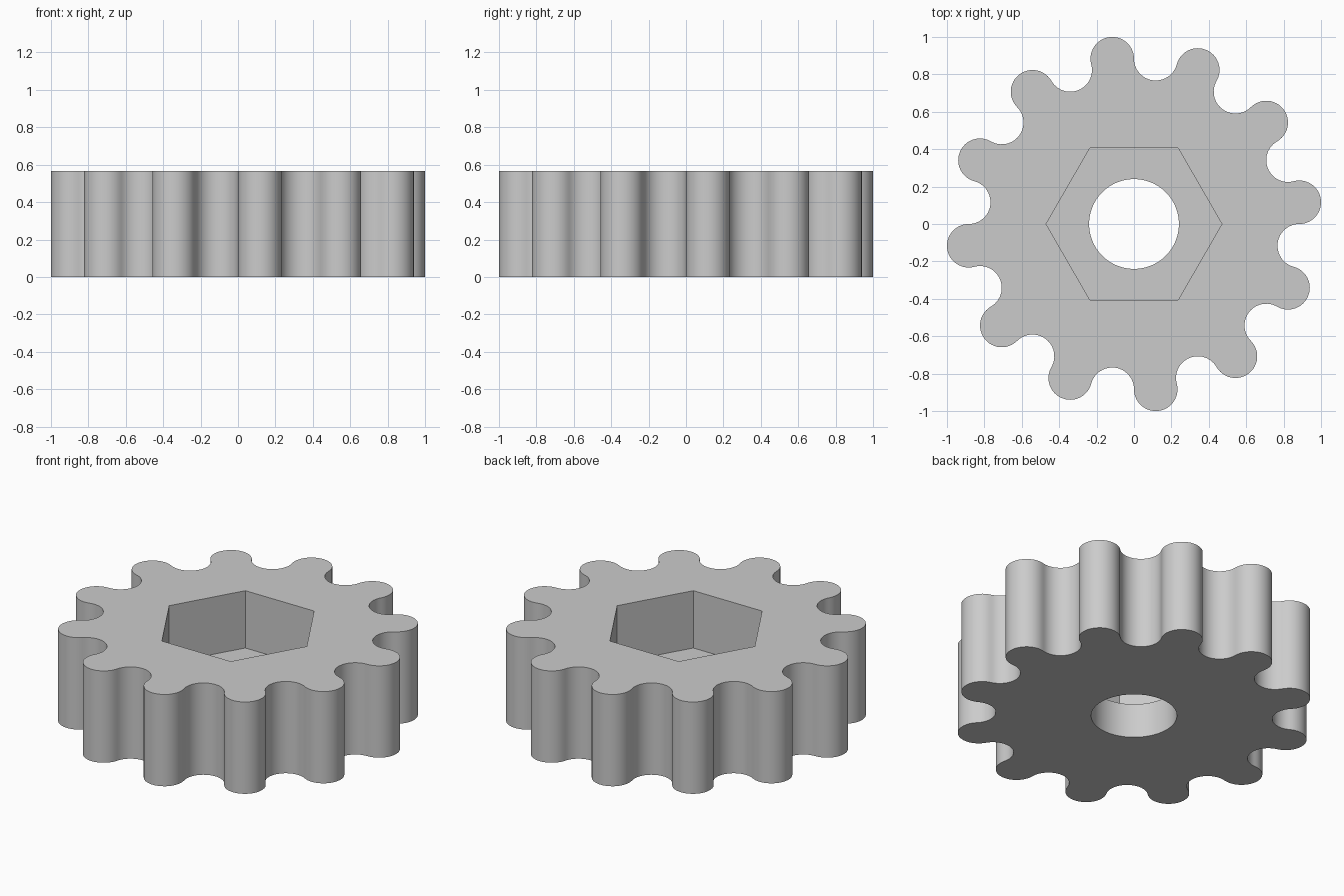
import bpy, bmesh
from math import sin, cos, pi, radians

cube = bpy.data.objects.get("Cube")
if cube:
    bpy.data.objects.remove(cube, do_unlink=True)

TEETH = 12
HEIGHT = 0.567
FLOOR = 0.213            # bottom of the hexagonal pocket
HOLE_RADIUS = 0.24
HEX_RADIUS = 0.47
HALF = pi / TEETH / 2    # half the angle between a tooth and a valley
PITCH = 1 / (cos(HALF) + sin(HALF))
ARC = PITCH * sin(HALF)  # radius of tooth and valley arcs, which touch
STEPS = 24


def polygon(radius, count):
    return [(radius * cos(2 * pi * i / count), radius * sin(2 * pi * i / count))
            for i in range(count)]


def gear_outline():
    """Alternate rounded teeth and rounded valleys around the pitch circle."""
    points = []
    for k in range(2 * TEETH):
        centre = HALF + 2 * HALF * k
        is_tooth = k % 2 == 0
        start = centre - pi / 2 - HALF
        sweep = pi + 2 * HALF if is_tooth else -(pi - 2 * HALF)
        for i in range(STEPS):
            a = start + sweep * i / STEPS
            points.append((PITCH * cos(centre) + ARC * cos(a),
                           PITCH * sin(centre) + ARC * sin(a)))
    return points


bm = bmesh.new()


def ring(points, z):
    return [bm.verts.new((x, y, z)) for x, y in points]


def pairs(loop):
    return zip(loop, loop[1:] + loop[:1])


def wall(low, high):
    for (a, b), (c, d) in zip(pairs(low), pairs(high)):
        bm.faces.new((a, b, d, c))


def plate(outer, inner):
    edges = [bm.edges.get(p) for loop in (outer, inner) for p in pairs(loop)]
    bmesh.ops.triangle_fill(bm, edges=edges, use_beauty=True)


# Toothed rim, hexagonal pocket and round bore
outline, hexagon, circle = gear_outline(), polygon(HEX_RADIUS, 6), polygon(HOLE_RADIUS, 96)
rim_low, rim_high = ring(outline, 0), ring(outline, HEIGHT)
hex_low, hex_high = ring(hexagon, FLOOR), ring(hexagon, HEIGHT)
bore_low, bore_high = ring(circle, 0), ring(circle, FLOOR)
wall(rim_low, rim_high)
wall(hex_low, hex_high)
wall(bore_low, bore_high)

# Top face, pocket floor and underside
plate(rim_high, hex_high)
plate(hex_low, bore_high)
plate(rim_low, bore_low)
bmesh.ops.recalc_face_normals(bm, faces=bm.faces)

mesh = bpy.data.meshes.new("gear_wheel")
bm.to_mesh(mesh)
bm.free()
gear = bpy.data.objects.new("gear_wheel", mesh)
bpy.context.collection.objects.link(gear)

# Plain grey
grey = bpy.data.materials.new("plain_grey")
grey.use_nodes = True
colour = (0.6, 0.6, 0.6, 1)
grey.diffuse_color = colour
grey.node_tree.nodes["Principled BSDF"].inputs["Base Color"].default_value = colour
mesh.materials.append(grey)

bpy.context.view_layer.objects.active = gear
gear.select_set(True)
bpy.ops.object.shade_smooth_by_angle(angle=radians(30))
